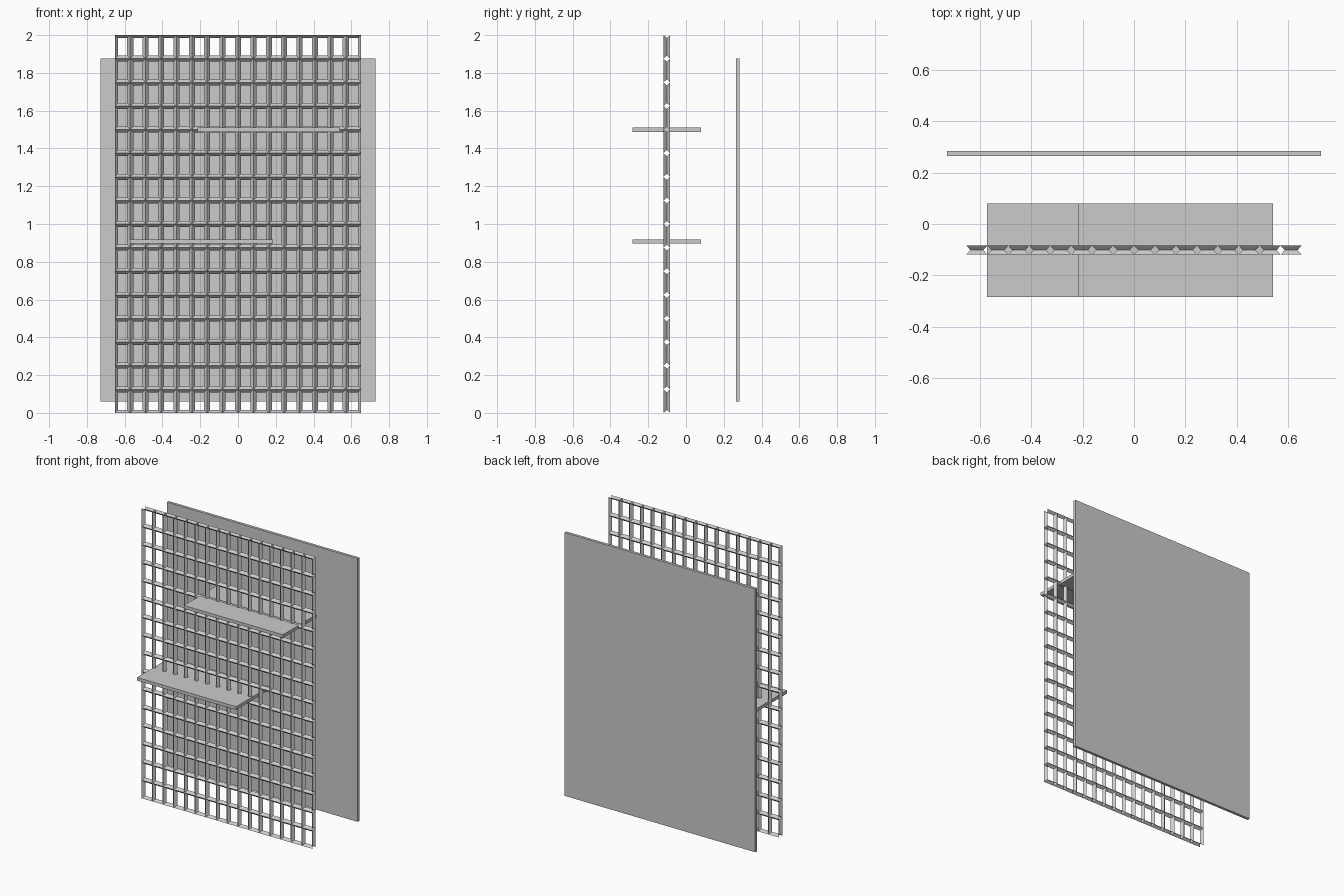
import bpy, bmesh

if "Cube" in bpy.data.objects:
    bpy.data.objects.remove(bpy.data.objects["Cube"])

MID_Y = -0.1015          # shared depth centre of lattice and shelves


def box(name, x0, x1, y0, y1, z0, z1):
    bm = bmesh.new()
    bmesh.ops.create_cube(bm, size=1)
    for v in bm.verts:
        v.co.x = x0 if v.co.x < 0 else x1
        v.co.y = y0 if v.co.y < 0 else y1
        v.co.z = z0 if v.co.z < 0 else z1
    return finish(name, bm)


def finish(name, bm):
    me = bpy.data.meshes.new(name)
    bm.to_mesh(me)
    bm.free()
    ob = bpy.data.objects.new(name, me)
    bpy.context.collection.objects.link(ob)
    return ob


def lattice(name, half_w, height, nx, nz, depth, inset):
    """Hollow diamond-section bars: each cell is two sloped frames meeting mid-depth.
    The outer rim stays open, so the bars show as V channels at the border."""
    bm = bmesh.new()
    sx, sz = 2 * half_w / nx, height / nz
    for i in range(nx):
        for k in range(nz):
            x0, z0 = -half_w + i * sx, k * sz
            corners = [(0, 0, 1, 1), (1, 0, -1, 1), (1, 1, -1, -1), (0, 1, 1, -1)]
            front, mid, back = [], [], []
            for a, b, da, db in corners:
                x, z = x0 + a * sx, z0 + b * sz
                front.append(bm.verts.new((x, MID_Y - depth, z)))
                mid.append(bm.verts.new((x + da * inset, MID_Y, z + db * inset)))
                back.append(bm.verts.new((x, MID_Y + depth, z)))
            for a in range(4):
                b = (a + 1) % 4
                bm.faces.new((front[a], front[b], mid[b], mid[a]))
                bm.faces.new((mid[a], mid[b], back[b], back[a]))
    bmesh.ops.remove_doubles(bm, verts=bm.verts, dist=0.0005)
    return finish(name, bm)


# Open lattice screen
lattice("lattice_screen", 0.652, 2.0, 16, 16, 0.0172, 0.016)

# Flat panel standing behind the screen
box("back_panel", -0.727, 0.727, 0.265, 0.284, 0.06, 1.876)

# Two shelves passing through the lattice
for name, x0, x1, z in (("upper_shelf", -0.215, 0.541, 1.499),
                        ("lower_shelf", -0.572, 0.184, 0.907)):
    box(name, x0, x1, MID_Y - 0.182, MID_Y + 0.182, z - 0.011, z + 0.011)
